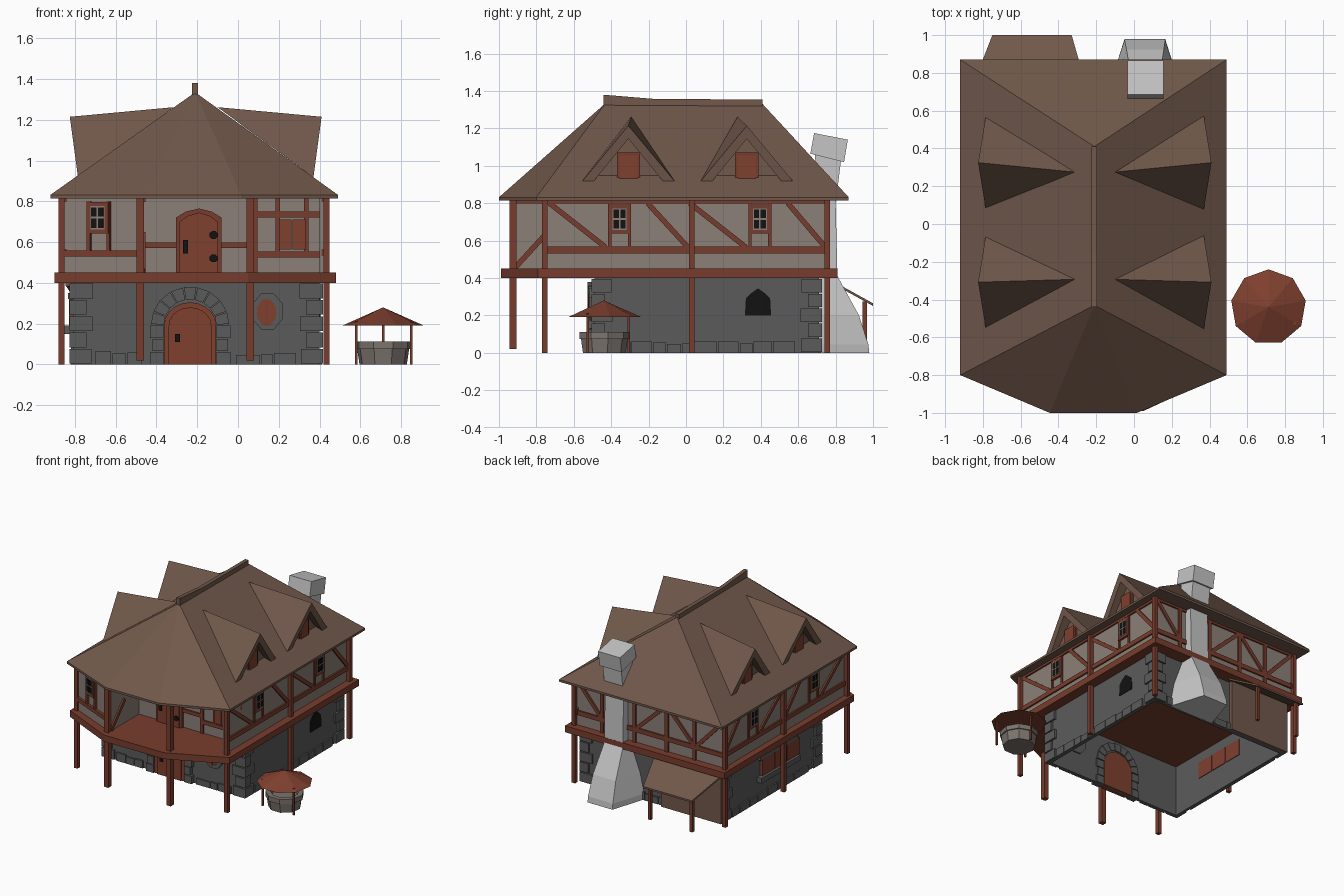
import bpy, bmesh, math, random
from mathutils import Vector as V

if "Cube" in bpy.data.objects:
    bpy.data.objects.remove(bpy.data.objects["Cube"])
random.seed(4)

COL = {"roof_brown": (.165, .098, .07), "timber_red": (.19, .046, .026), "door_red": (.21, .05, .028),
       "dark_stone": (.105, .105, .105), "plaster": (.26, .215, .19), "pale_stone": (.56, .56, .56),
       "black": (.006, .006, .006), "well_stone": (.2, .175, .155)}
MAT = {}
for k, c in COL.items():
    MAT[k] = bpy.data.materials.new(k)
    MAT[k].diffuse_color = (*c, 1)

X, Y, Z = V((1, 0, 0)), V((0, 1, 0)), V((0, 0, 1))
PARTS = {}

def part(name, mat):
    return PARTS.setdefault(name, (bmesh.new(), mat))[0]

def solid(name, mat, verts, faces):
    bm = part(name, mat)
    vs = [bm.verts.new(v) for v in verts]
    for f in faces:
        bm.faces.new([vs[i] for i in f])

def loft(name, mat, rings):
    n = len(rings[0])
    faces = [list(range(n))[::-1], [n * (len(rings) - 1) + i for i in range(n)]]
    for r in range(len(rings) - 1):
        for i in range(n):
            j = (i + 1) % n
            faces.append([r * n + i, r * n + j, r * n + n + j, r * n + n + i])
    solid(name, mat, [v for r in rings for v in r], faces)

# A frame is (origin, u, v); plates are outlines in u,v pushed along the normal
def plate(name, mat, fr, pts, d0, d1):
    o, u, v = fr
    n = u.cross(v)
    loft(name, mat, [[o + u * a + v * b + n * d for a, b in pts] for d in (d0, d1)])

def rect(name, mat, fr, a0, a1, b0, b1, d0=-.01, d1=.01):
    plate(name, mat, fr, [(a0, b0), (a1, b0), (a1, b1), (a0, b1)], d0, d1)

def strip(name, mat, fr, a, b, w=.028, d0=-.01, d1=.012):
    a, b = V(a), V(b)
    s = (b - a).orthogonal().normalized() * w / 2
    plate(name, mat, fr, [a - s, b - s, b + s, a + s], d0, d1)

def arch(cu, hw, spring, top, n=10, base=0):
    return [(cu - hw, base), (cu + hw, base)] + [
        (cu + hw * math.cos(math.pi * i / n), spring + (top - spring) * math.sin(math.pi * i / n)) for i in range(n + 1)]

def post(name, x, y, z0, z1, w=.03, mat="timber_red"):
    rect(name, mat, TOP, x - w / 2, x + w / 2, y - w / 2, y + w / 2, z0, z1)

def fr(x, y, u, v=Z):
    return (V((x, y, 0)), u, v)

TOP = fr(0, 0, X, Y)
RIGHT, LEFT, FRONT, BACK = fr(.42, 0, Y), fr(-.85, 0, -Y), fr(0, -.56, X), fr(0, .745, -X)
SR, SL, SF, SB = fr(.4, 0, Y), fr(-.81, 0, -Y), fr(0, -.49, X), fr(0, .71, -X)
BAY = fr(-.865, -.755, V((.385, -.17, 0)).normalized())
BAY_SIDE = fr(-.465, 0, Y)

# Ground floor: open-bottomed stone shell with corner stones and footing stones
for f, a, b in ((SR, -.49, .71), (SL, -.71, .49), (SF, -.81, .4), (SB, -.4, .81)):
    rect("stone_wall", "dark_stone", f, a, b, 0, .42, -.02, 0)
    for i in range(5):
        w = (.1, .065)[i % 2] + random.uniform(-.01, .01)
        z0, z1 = i * .08 + .004, i * .08 + .076
        rect("corner_stones", "dark_stone", f, a - .014, a + w, z0, z1, -.02, .016)
        rect("corner_stones", "dark_stone", f, b - w, b + .014, z0, z1, -.02, .016)
    u = a + .11
    while u < b - .15:
        w = random.uniform(.06, .13)
        if not (f is SF and u + w > -.44 and u < -.03):
            rect("footing_stones", "dark_stone", f, u, u + w - .006, 0, random.uniform(.045, .065), -.01, .012)
        u += w

# Arched ground door with wedge stones
cx = -.235
plate("lower_door", "door_red", SF, arch(cx, .128, .19, .305), -.03, .02)
plate("lower_door_panel", "door_red", SF, arch(cx, .105, .19, .28), .02, .028)
for s in (-1, 1):
    for z in (0, .065, .13):
        rect("door_arch_stones", "dark_stone", SF, *sorted((cx + s * .13, cx + s * (.185 + .012 * (z != .065)))), z, z + .06, -.03, .03)
N = 9
for i in range(N):
    p = [(cx + r * math.cos(t), .195 + r * .97 * math.sin(t)) for r, k in ((.128, 0), (.192, 0))
         for t in [math.pi * (i + .04) / N, math.pi * (i + .96) / N]]
    plate("door_arch_stones", "dark_stone", SF, [p[0], p[2], p[3], p[1]], -.03, .03 + .006 * (i % 2))
rect("lower_door_handle", "black", SF, -.31, -.285, .11, .15, .02, .037)

# Ground floor windows
def octagon(cu, cv, a, b):
    return [(cu + a * math.cos(math.pi * (i + .5) / 4), cv + b * math.sin(math.pi * (i + .5) / 4)) for i in range(8)]
plate("round_window_frame", "dark_stone", SF, octagon(.145, .26, .082, .095), -.03, .025)
plate("round_window_shutter", "door_red", SF, octagon(.14, .255, .05, .068), 0, .03)
rect("round_window_bar", "timber_red", SF, .137, .143, .195, .315, .02, .034)
plate("side_window", "black", SR, [(.315, .2), (.455, .2), (.45, .29), (.42, .32), (.385, .345), (.35, .32), (.32, .29)], -.025, .004)
rect("left_window_frame", "dark_stone", SL, -.28, .2, .15, .19, -.02, .04)
rect("left_window_frame", "dark_stone", SL, -.27, .19, .32, .35, -.02, .025)
for a in (-.24, -.085, .07):
    rect("left_window_shutter", "door_red", SL, a, a + .145, .19, .32, -.025, .02)

# Floor slab with balcony front
plate("floor_slab", "timber_red", TOP, [(-.9, -.79), (-.47, -.99), (.05, -.99), (.48, -.79), (.48, .81), (-.9, .81)], .4, .45)

# Upper storey: plaster walls with the closed bay on the left, open balcony on the right
plate("upper_wall", "plaster", TOP, [(-.85, -.755), (-.48, -.915), (-.465, -.915), (-.465, -.56), (.42, -.56), (.42, .745), (-.85, .745)], .45, .82)
rect("balcony_side_wall", "plaster", TOP, .4, .42, -.755, -.56, .45, .82)

# Posts
for x in (-.865, .435):
    for y in (-.755, .03, .755):
        post("corner_post", x, y, 0, .82)
for x in (-.48, .06):
    post("balcony_post", x, -.925, .02, .82, .038)

# Upper windows
def window(f, u, z=.715):
    for s in (-.053, .053):
        rect("window_stile", "timber_red", f, u + s - .009, u + s + .009, .56, .8)
    rect("window_frame", "timber_red", f, u - .056, u + .056, z - .078, z + .078, -.01, .016)
    rect("window_sash", "plaster", f, u - .038, u + .038, z - .058, z + .058, 0, .019)
    for a in (-.018, .018):
        for b in (-.028, .028):
            rect("window_pane", "black", f, u + a - .014, u + a + .014, z + b - .023, z + b + .023, .01, .022)

# Side timber framing, same rule on both sides
for f, s in ((RIGHT, 1), (LEFT, -1)):
    strip("wall_beam", "timber_red", f, (-.76, .55), (.76, .55), .035)
    strip("wall_beam", "timber_red", f, (-.76, .808), (.76, .808), .02)
    for c in (-.355, .395):
        window(f, s * c)
        for d0, d1 in ((-.375, -.075), (.15, .365)):
            strip("wall_brace", "timber_red", f, (s * (c + d0), .8), (s * min(c + d1, .745), .565))

# Back timber framing
strip("wall_beam", "timber_red", BACK, (-.42, .55), (.85, .55), .035)
strip("wall_beam", "timber_red", BACK, (-.42, .808), (.85, .808), .02)
for u in (-.2, .08, .36, .6):
    strip("wall_stud", "timber_red", BACK, (u, .45), (u, .82))
for a, b in ((-.41, -.21), (.35, .1), (.37, .59), (.84, .62)):
    strip("wall_brace", "timber_red", BACK, (a, .8), (b, .565))

# Bay timbers and window
strip("bay_beam", "timber_red", BAY, (0, .545), (.42, .545), .03)
window(BAY, .2, .72)
strip("bay_brace", "timber_red", BAY_SIDE, (-.91, .46), (-.745, .64))
strip("bay_beam", "timber_red", BAY_SIDE, (-.92, .808), (-.56, .808), .02)

# Balcony wall timbers, door and shutters
strip("balcony_beam", "timber_red", FRONT, (-.46, .585), (.08, .585))
for z in (.54, .735):
    strip("balcony_beam", "timber_red", FRONT, (.08, z), (.42, z), .03)
for u in (.085, .195, .335):
    strip("balcony_stud", "timber_red", FRONT, (u, .45 if u < .1 else .54), (u, .82), .022)
door = [(-.305, .45), (-.08, .45), (-.08, .72), (-.13, .75), (-.19, .765), (-.255, .75), (-.305, .72)]
plate("upper_door_frame", "timber_red", FRONT, door, 0, .02)
plate("upper_door", "door_red", FRONT, [(-.192 + (a + .192) * .84, max(.45, b - .02)) for a, b in door], .01, .028)
rect("door_lock", "black", FRONT, -.27, -.245, .545, .61, .02, .037)
for z in (.52, .635):
    plate("door_hinge", "black", FRONT, octagon(-.12, z, .022, .02), .02, .037)
for a in (.2, .267):
    rect("balcony_shutter", "door_red", FRONT, a, a + .063, .565, .71, 0, .024)

# Main hipped roof and ridge cap
eave = [(-.92, -.8), (-.445, -1), (.015, -1), (.49, -.8), (.49, .87), (-.92, .87)]
verts = [(x, y, z) for z in (.815, .832) for x, y in eave] + [(-.21, -.43, 1.335), (-.21, .41, 1.33)]
solid("main_roof", "roof_brown", verts,
      [[5, 4, 3, 2, 1, 0]] + [[i, (i + 1) % 6, 6 + (i + 1) % 6, 6 + i] for i in range(6)] +
      [[6, 7, 12], [7, 8, 12], [8, 9, 12], [9, 10, 13, 12], [10, 11, 13], [11, 6, 12, 13]])
plate("ridge_cap", "roof_brown", fr(-.21, 0, Y),
      [(-.44, 1.31), (.15, 1.32), (.41, 1.31), (.41, 1.355), (-.16, 1.357), (-.44, 1.38)], -.015, .015)

# Four dormers, mirrored across the ridge
for m in (False, True):
    mx = (lambda x: -.415 - x) if m else (lambda x: x)
    for c in (-.308, .325):
        pts = [(.41, 0, 1.215), (.37, -.247, .918), (.37, .247, .918), (-.1, .015 if c < 0 else -.05, 1.262),
               (.4, 0, 1.145), (.37, -.185, .918), (.37, .185, .918), (.33, 0, 1.145), (.33, -.185, .918), (.33, .185, .918)]
        solid("dormer_roof", "roof_brown", [(mx(x), c + y, z) for x, y, z in pts],
              [[3, 0, 1], [3, 2, 0], [0, 4, 5, 1], [0, 2, 6, 4], [4, 7, 8, 5], [4, 6, 9, 7], [7, 9, 8],
               [3, 1, 2], [1, 5, 8, 9, 6, 2]])
        f = fr(mx(.33), c, -Y if m else Y)
        rect("dormer_window_frame", "timber_red", f, -.062, .062, .925, 1.07, -.01, .014)
        rect("dormer_window_shutter", "door_red", f, -.048, .048, .93, 1.055, 0, .02)

# Chimney: flared hearth, leaning stack and tilted cap
def ring(z, x0, x1, y0, y1, flare=0, tilt=0):
    return [(x0 - flare, y0, z + tilt), (x1 + flare, y0, z + tilt), (x1, y1, z), (x0, y1, z)]
loft("chimney_hearth", "pale_stone", [ring(0, -.05, .165, .71, .98, .085), ring(.045, -.05, .165, .71, .975, .085),
     ring(.2, -.04, .158, .71, .925, .06), ring(.41, -.02, .14, .71, .81)])
loft("chimney_stack", "pale_stone", [ring(.4, -.02, .14, .71, .81), ring(.8, -.02, .14, .7, .8), ring(1.04, -.02, .14, .69, .83, 0, .02)])
loft("chimney_cap", "pale_stone", [ring(1.02, -.035, .155, .665, .845, 0, .045), ring(1.14, -.035, .155, .685, .865, 0, .035)])

# Lean-to at the back
quad = [(-.845, .755, .4), (-.26, .755, .4), (-.33, 1.0, .265), (-.75, 1.0, .265)]
loft("lean_to_roof", "roof_brown", [[(x, y, z - .014) for x, y, z in quad], quad])
rect("lean_to_wall", "roof_brown", SB, .3, .82, 0, .4, 0, .03)
for x in (-.72, -.36):
    post("lean_to_post", x, .955, 0, .275, .024)

# Well: nine-sided basin, rim, three posts and pointed roof
def nine(r, z):
    return [(.712 + r * math.sin(math.tau * i / 9), -.44 + r * math.cos(math.tau * i / 9), z) for i in range(9)]
loft("well_basin", "well_stone", [nine(.118, 0), nine(.13, .08), nine(.1, .08), nine(.09, .01)])
loft("well_rim", "well_stone", [nine(.1, .075), nine(.138, .075), nine(.138, .112), nine(.1, .112), nine(.1, .08)])
for x, y in ((.58, -.525), (.85, -.525), (.712, -.305)):
    post("well_post", x, y, 0, .21, .013)
solid("well_roof", "door_red", nine(.2, .192) + [(.712, -.44, .28), (.712, -.44, .2)],
      [[i, (i + 1) % 9, 9] for i in range(9)] + [[(i + 1) % 9, i, 10] for i in range(9)])

# Turn every collected part into an object
for name, (bm, mat) in PARTS.items():
    bmesh.ops.recalc_face_normals(bm, faces=bm.faces)
    me = bpy.data.meshes.new(name)
    bm.to_mesh(me)
    bm.free()
    me.materials.append(MAT[mat])
    bpy.context.collection.objects.link(bpy.data.objects.new(name, me))

for m in bpy.data.materials:
    if m.users and not m.is_grease_pencil:
        m.use_nodes = True
        m.node_tree.nodes["Principled BSDF"].inputs["Base Color"].default_value = m.diffuse_color
